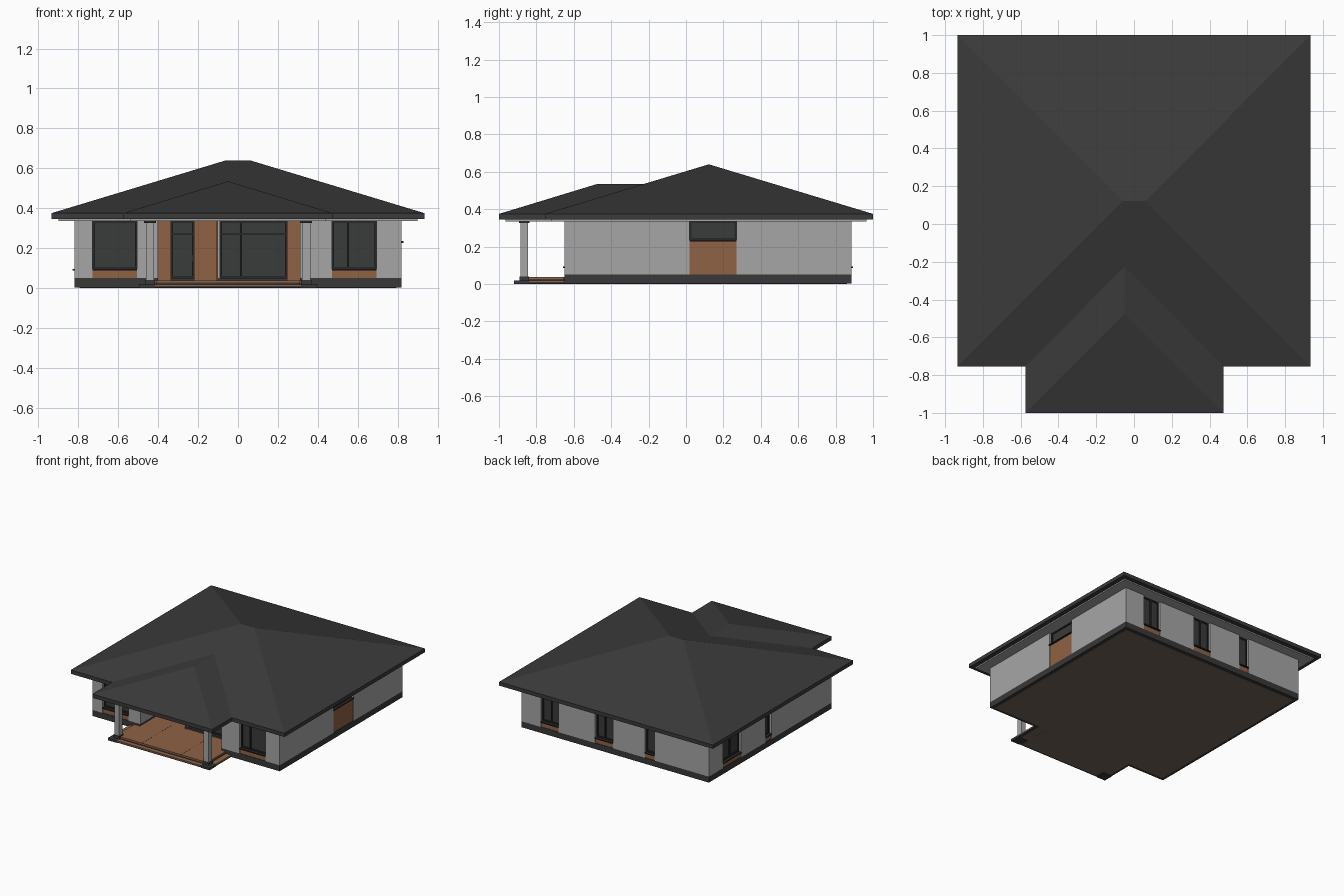
import bpy, bmesh
from mathutils import Vector

if "Cube" in bpy.data.objects:
    bpy.data.objects.remove(bpy.data.objects["Cube"])


def material(name, rgb):
    m = bpy.data.materials.new(name)
    m.diffuse_color = (*rgb, 1)
    m.use_nodes = True
    m.node_tree.nodes["Principled BSDF"].inputs["Base Color"].default_value = m.diffuse_color
    return m


ROOF = material("charcoal roof", (0.043, 0.043, 0.043))
BASE = material("dark plinth", (0.040, 0.040, 0.040))
WALL = material("grey render", (0.39, 0.38, 0.38))
WOOD = material("warm wood", (0.275, 0.122, 0.060))
GLASS = material("dark glass", (0.042, 0.043, 0.044))
FRAME = material("black frame", (0.020, 0.020, 0.021))
SLAB = material("brown floor slab", (0.17, 0.13, 0.095))
METAL = material("pale metal", (0.55, 0.55, 0.55))


def mesh_object(name, verts, faces, mat):
    me = bpy.data.meshes.new(name)
    me.from_pydata(verts, [], faces)
    bm = bmesh.new()
    bm.from_mesh(me)
    bmesh.ops.recalc_face_normals(bm, faces=bm.faces)
    bm.to_mesh(me)
    bm.free()
    ob = bpy.data.objects.new(name, me)
    me.materials.append(mat)
    bpy.context.collection.objects.link(ob)
    return ob


def prism(name, pts, z0, z1, mat):
    n = len(pts)
    verts = [(x, y, z) for z in (z0, z1) for x, y in pts]
    faces = [tuple(reversed(range(n))), tuple(range(n, 2 * n))]
    faces += [(i, (i + 1) % n, n + (i + 1) % n, n + i) for i in range(n)]
    return mesh_object(name, verts, faces, mat)


def box(name, x0, x1, y0, y1, z0, z1, mat):
    return prism(name, [(x0, y0), (x1, y0), (x1, y1), (x0, y1)], z0, z1, mat)


# Footprint of the house, with a stepped entrance recess at the front
PLAN = [(-.82, -.65), (-.40, -.65), (-.40, -.34), (-.10, -.34), (-.10, -.50),
        (.31, -.50), (.31, -.65), (.82, -.65), (.82, .885), (-.82, .885)]
PLINTH_TOP, WALL_TOP, DEPTH = 0.05, 0.336, 0.035

# Openings: edge of plan, start, end, sill height, mullion positions, transom height
OPENINGS = [
    ("front_left_window", 0, -.73, -.505, .095, [], None),
    ("entrance_door", 2, -.335, -.22, .05, [], .27),
    ("terrace_door", 4, -.09, .245, .05, [.015], .27),
    ("front_right_window", 6, .47, .695, .095, [.55], None),
    ("right_window", 7, .02, .27, .235, [], None),
    ("back_window_a", 8, .65, .495, .095, [.57], None),
    ("back_window_b", 8, .175, .02, .095, [.10], None),
    ("back_window_c", 8, -.26, -.345, .095, [], None),
    ("left_window_a", 9, .71, .485, .095, [.60], None),
    ("left_window_b", 9, .18, .105, .095, [], None),
]


def on_edge(edge, s, d):
    """Point at coordinate s along a plan edge, d inside the wall face."""
    a = Vector(PLAN[edge])
    b = Vector(PLAN[(edge + 1) % len(PLAN)])
    t = (b - a).normalized()
    p = Vector((s, a.y)) if abs(t.x) > .5 else Vector((a.x, s))
    return tuple(p + Vector((-t.y, t.x)) * d)


def wall_box(name, edge, s0, s1, d0, d1, z0, z1, mat):
    pts = [on_edge(edge, s, d) for s, d in ((s0, d0), (s1, d0), (s1, d1), (s0, d1))]
    return prism(name, pts, z0, z1, mat)


# Walls with a full-height notch at each opening, on a dark plinth
outline = []
for e, corner in enumerate(PLAN):
    outline.append(corner)
    for _, edge, s0, s1, *_ in OPENINGS:
        if edge == e:
            outline += [on_edge(e, s0, 0), on_edge(e, s0, DEPTH),
                        on_edge(e, s1, DEPTH), on_edge(e, s1, 0)]
prism("walls", outline, PLINTH_TOP, WALL_TOP, WALL)
prism("plinth", PLAN, .003, PLINTH_TOP, BASE)

# Windows and doors: glass, frame bars, sill and wooden apron
for name, e, s0, s1, sill, mullions, transom in OPENINGS:
    lo, hi = min(s0, s1), max(s0, s1)
    w = .010
    wall_box(name + "_glass", e, lo, hi, .024, .032, sill, WALL_TOP, GLASS)
    for i, s in enumerate([lo + w / 2, hi - w / 2] + mullions):
        wall_box(f"{name}_upright_{i}", e, s - w / 2, s + w / 2, .016, .026, sill, WALL_TOP, FRAME)
    for i, z in enumerate([sill, WALL_TOP - w] + ([transom - w / 2] if transom else [])):
        wall_box(f"{name}_rail_{i}", e, lo, hi, .017, .026, z, z + w, FRAME)
    if sill > PLINTH_TOP:
        wall_box(name + "_apron", e, lo, hi, .004, .033, PLINTH_TOP, sill - .008, WOOD)
        wall_box(name + "_sill", e, lo, hi, -.008, .03, sill - .008, sill, FRAME)

# Wooden cladding inside the entrance recess
for i, (e, s0, s1) in enumerate([(2, -.40, -.335), (2, -.22, -.10), (3, -.34, -.508), (4, .245, .31)]):
    wall_box(f"entrance_cladding_{i}", e, s0, s1, -.008, 0, .036, WALL_TOP, WOOD)

# Door handles
for i, (e, s) in enumerate([(2, -.23), (4, .003)]):
    wall_box(f"door_handle_{i}", e, s - .003, s + .003, .002, .016, .135, .165, METAL)

# Terrace: two wood-topped steps, the upper one reaching into the recess
lower = [(-.415, -.92), (.315, -.92), (.315, -.84), (.395, -.84), (.395, -.65),
         (-.495, -.65), (-.495, -.84), (-.415, -.84)]
upper = [(-.41, -.885), (.31, -.885), (.31, -.84), (.35, -.84), (.35, -.655), (.31, -.655),
         (.31, -.495), (-.10, -.495), (-.10, -.335), (-.40, -.335), (-.40, -.655),
         (-.45, -.655), (-.45, -.84), (-.41, -.84)]
prism("lower_step_core", lower, .003, .010, BASE)
prism("lower_step_boards", lower, .010, .018, WOOD)
prism("deck_core", upper, .003, .027, BASE)
prism("deck_boards", upper, .027, .037, WOOD)
for i, x in enumerate((-.22, .12)):
    box(f"board_joint_{i}", x - .001, x + .001, -.885, -.51, .037, .0375, BASE)

# Porch columns, mirrored about the porch centre line
for side, s in (("left", -1), ("right", 1)):
    cx, cy = -.05 + s * .391, -.865
    base_x = -.05 + s * .405
    box(side + "_column_footing", base_x - .04, base_x + .04, -.92, -.84, 0, .018, BASE)
    for part, r, z0, z1, mat in (("pedestal", .026, .018, .04, BASE),
                                 ("shaft", .021, .04, .326, WALL),
                                 ("cap", .029, .326, .336, FRAME)):
        box(f"{side}_column_{part}", cx - r, cx + r, cy - r, cy + r, z0, z1, mat)

# Floor slab underneath, inside the plinth rim
box("house_slab", -.795, .795, -.625, .86, 0, .004, SLAB)
box("terrace_slab", -.405, .305, -.905, -.625, 0, .004, SLAB)
box("terrace_side_slab", -.475, .375, -.835, -.625, .0005, .004, SLAB)

# Soffits under the eaves
soffit = [(-.90, -.72), (-.54, -.72), (-.54, -.965), (.44, -.965), (.44, -.72),
          (.90, -.72), (.90, .965), (-.90, .965)]
prism("soffit", soffit, .335, .347, WALL)

# Main hipped roof with a short ridge
EAVE, TOP = .345, .375
X, Y0, Y1 = .935, -.755, 1.0
corners = [(-X, Y0), (X, Y0), (X, Y1), (-X, Y1)]
verts = [(x, y, z) for z in (EAVE, TOP) for x, y in corners]
verts += [(-.06, .122, .64), (.06, .122, .64)]
faces = [(3, 2, 1, 0), (0, 1, 5, 4), (1, 2, 6, 5), (2, 3, 7, 6), (3, 0, 4, 7),
         (4, 5, 9, 8), (5, 6, 9), (6, 7, 8, 9), (7, 4, 8)]
mesh_object("main_roof", verts, faces, ROOF)

# Porch roof: a hip at the front, running back under the main slope
L, R, F, B = -.575, .475, -1.0, -.70
corners = [(L, F), (R, F), (R, B), (L, B)]
verts = [(x, y, z) for z in (EAVE + .0005, TOP) for x, y in corners]
verts += [(-.05, -.475, .535), (-.05, -.18, .535)]
faces = [(3, 2, 1, 0), (0, 1, 5, 4), (1, 2, 6, 5), (3, 0, 4, 7),
         (4, 5, 8), (5, 6, 9, 8), (7, 4, 8, 9)]
mesh_object("porch_roof", verts, faces, ROOF)
